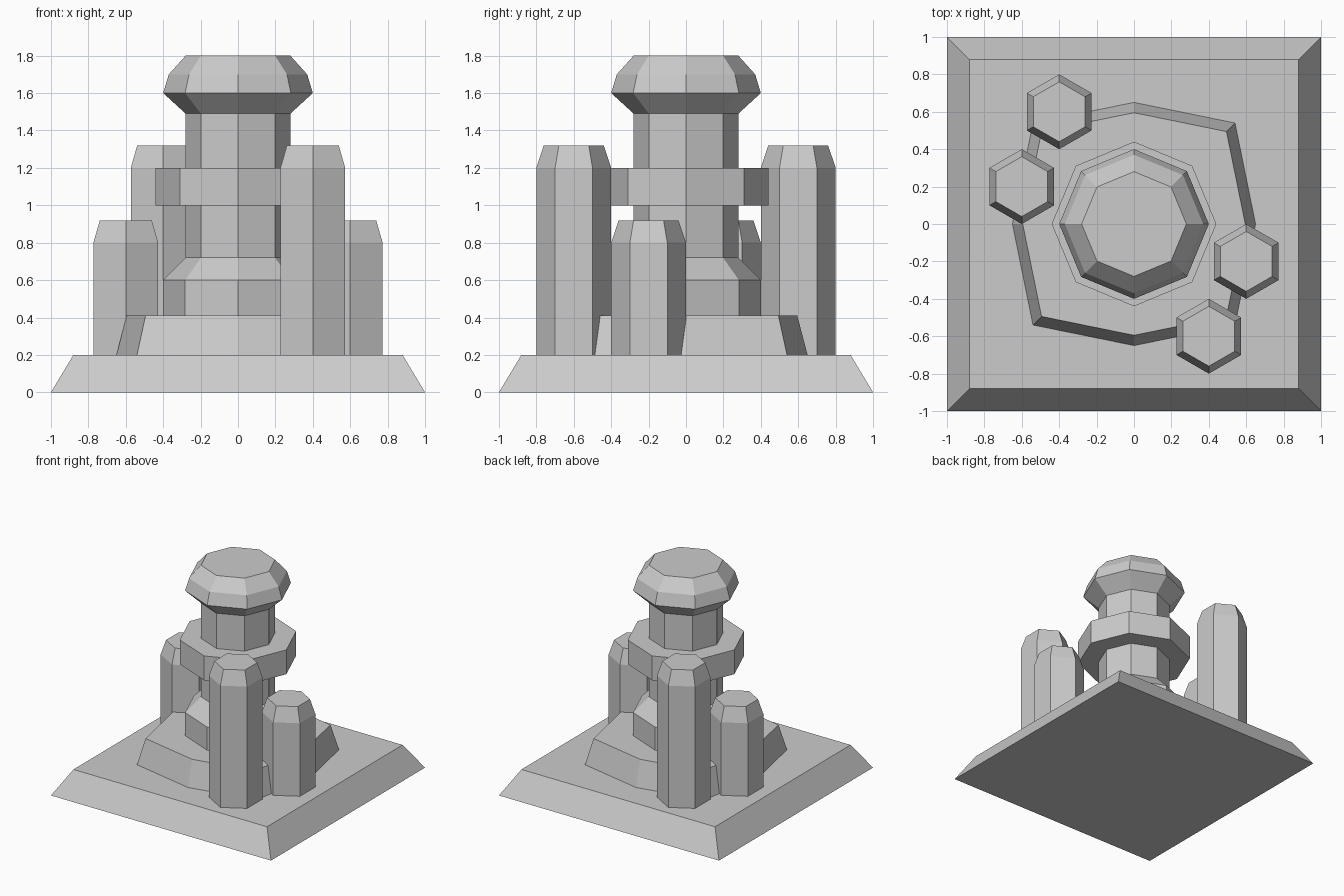
import bpy, bmesh
from math import sin, cos, pi

if "Cube" in bpy.data.objects:
    bpy.data.objects.remove(bpy.data.objects["Cube"])


def octagon(r):
    return [(r * cos(i * pi / 4), r * sin(i * pi / 4)) for i in range(8)]


def hexagon(r):
    return [(r * cos(pi / 6 + i * pi / 3), r * sin(pi / 6 + i * pi / 3)) for i in range(6)]


def square(h):
    return [(h, h), (-h, h), (-h, -h), (h, -h)]


def bulged_octagon(r):
    # axis corners at r, diagonal corners pushed outward
    return [(x * k, y * k) for i, (x, y) in enumerate(octagon(r))
            for k in [1.175 if i % 2 else 1.0]]


def stack(name, outline, profile, at=(0, 0)):
    """Closed solid from one outline scaled through (size, z) levels."""
    bm = bmesh.new()
    rings = [[bm.verts.new((x, y, z)) for x, y in outline(r)] for r, z in profile]
    n = len(rings[0])
    for low, high in zip(rings, rings[1:]):
        for i in range(n):
            j = (i + 1) % n
            bm.faces.new((low[i], low[j], high[j], high[i]))
    bm.faces.new(rings[0][::-1])
    bm.faces.new(rings[-1])
    mesh = bpy.data.meshes.new(name)
    bm.to_mesh(mesh)
    bm.free()
    obj = bpy.data.objects.new(name, mesh)
    obj.location = (*at, 0)
    bpy.context.collection.objects.link(obj)
    return obj


# Square plinth and the low tier on it
stack("plinth", square, [(1.0, 0), (0.88, 0.2)])
stack("tier", bulged_octagon, [(0.65, 0.2), (0.595, 0.41)])

# Central tower: flared foot, shaft and faceted cap in one profile
stack("tower", octagon, [(0.4, 0.41), (0.4, 0.6), (0.28, 0.72), (0.28, 1.49),
                         (0.4, 1.6), (0.37, 1.7), (0.28, 1.8)])
stack("collar", octagon, [(0.44, 1.0), (0.44, 1.2)])

# Two pairs of hexagonal pillars, opposite each other
for side, s in (("front", 1), ("back", -1)):
    for kind, x, y, top in (("tall", 0.4, -0.6, 1.32), ("short", 0.6, -0.2, 0.92)):
        stack(f"{kind}_pillar_{side}", hexagon,
              [(0.2, 0.2), (0.2, top - 0.12), (0.16, top)], (s * x, s * y))
